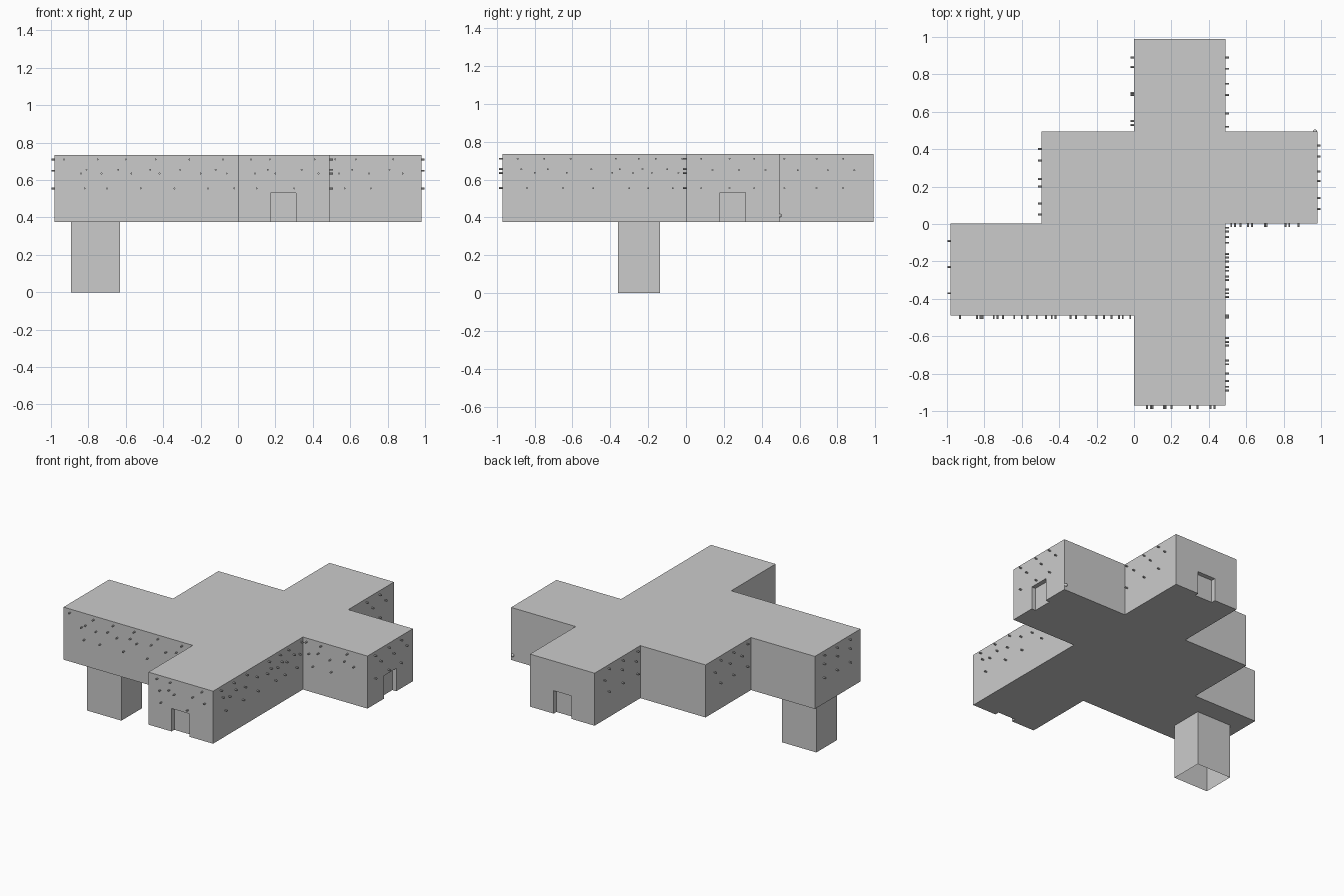
import bpy, bmesh
from mathutils import Vector, Matrix

if "Cube" in bpy.data.objects:
    bpy.data.objects.remove(bpy.data.objects["Cube"])

Z0, Z1 = 0.375, 0.735


def finish(name, bm):
    mesh = bpy.data.meshes.new(name)
    bm.normal_update()
    bm.to_mesh(mesh)
    bm.free()
    ob = bpy.data.objects.new(name, mesh)
    bpy.context.collection.objects.link(ob)
    return ob


def box(name, lo, hi, open_bottom=False):
    lo, hi = Vector(lo), Vector(hi)
    bm = bmesh.new()
    bmesh.ops.create_cube(bm, size=1, matrix=Matrix.Translation((lo + hi) / 2)
                          @ Matrix.Diagonal((*(hi - lo), 1)))
    if open_bottom:
        bm.normal_update()
        bmesh.ops.delete(bm, geom=[f for f in bm.faces if f.normal.z < -0.9],
                         context='FACES')
    return finish(name, bm)


# Main body: stepped floor plan pulled up
plan = [(0, .99), (0, .495), (-.495, .495), (-.495, .003), (-.98, .003), (-.98, -.49),
        (0, -.49), (0, -.97), (.49, -.97), (.49, .003), (.98, .003), (.98, .495),
        (.49, .495), (.49, .99)]
bm = bmesh.new()
base = bm.faces.new([bm.verts.new((x, y, Z0)) for x, y in plan])
top = bmesh.ops.extrude_face_region(bm, geom=[base], use_keep_orig=True)["geom"]
bmesh.ops.translate(bm, vec=(0, 0, Z1 - Z0),
                    verts=[g for g in top if isinstance(g, bmesh.types.BMVert)])
bmesh.ops.recalc_face_normals(bm, faces=bm.faces)
body = finish("building_body", bm)

# Recessed doorways on the front, back and right wing ends
D = 0.03
doors = [((.175, -1.05, .3), (.31, -.97 + D, .532)),
         ((.175, .99 - D, .3), (.31, 1.05, .532)),
         ((.98 - D, .18, .3), (1.05, .315, .532))]
bpy.context.view_layer.objects.active = body
for lo, hi in doors:
    cutter = box("door_cutter", lo, hi)
    cutter.hide_render = True
    mod = body.modifiers.new("doorway", 'BOOLEAN')
    mod.operation, mod.solver, mod.object = 'DIFFERENCE', 'EXACT', cutter
    bpy.ops.object.modifier_apply(modifier=mod.name)
    bpy.data.objects.remove(cutter)

# Single hollow leg, open underneath
box("support_leg", (-.893, -.36, 0), (-.632, -.137, Z0), open_bottom=True)


def pegs(name, spots, axis, radius=0.005, length=0.036):
    """Small round pegs through a wall, lying along the x or y axis."""
    rot = Matrix.Rotation(1.5707963, 4, 'Y' if axis == 'x' else 'X')
    bm = bmesh.new()
    for p in spots:
        bmesh.ops.create_cone(bm, cap_ends=True, segments=8, radius1=radius,
                              radius2=radius, depth=length,
                              matrix=Matrix.Translation(p) @ rot)
    return finish(name, bm)


# Side walls with paired columns of pegs: x position and column y values
side_walls = {
    "left_back_wing": (0, (.53, .55, .69, .70, .84, .89)),
    "left_middle": (-.495, (.05, .11, .20, .24, .34, .40)),
    "right_back_wing": (.49, (.52, .59, .69, .75, .83, .89)),
    "right_wing_end": (.98, (.08, .14, .23, .28, .36, .42)),
}
for name, (x, ys) in side_walls.items():
    spots = []
    for i, y in enumerate(ys):
        spots += [(x, y, z) for z in ((.71, .555) if i % 2 == 0 else (.65, ))]
    pegs("pegs_" + name, spots, 'x')
pegs("pegs_left_wing_end",
     [(-.98, y, z) for y in (-.37, -.23, -.09) for z in (.71, .65, .555)], 'x')

# Densely pegged walls: heights run through four rows
rows = (.71, .635, .555, .655)
long_right = (-.02, -.04, -.07, -.10, -.16, -.18, -.20, -.23, -.25, -.28, -.30, -.35,
              -.37, -.39, -.49, -.50, -.61, -.63, -.65, -.73, -.75, -.80, -.84, -.87, -.89)
pegs("pegs_right_long",
     [(.49, y, rows[i % 4]) for i, y in enumerate(long_right)], 'x')

front_walls = {
    "front_left_wing": (-.49, (-.93, -.84, -.82, -.81, -.75, -.73, -.70, -.64, -.60, -.57,
                               -.52, -.47, -.44, -.42, -.34, -.31, -.26, -.20, -.16, -.12,
                               -.08, -.06, -.02)),
    "front_wing_end": (-.97, (.07, .09, .10, .16, .17, .20, .30, .34, .41, .43)),
    "front_right_wing": (.003, (.52, .54, .57, .61, .63, .70, .71, .81, .83, .88)),
}
for name, (y, xs) in front_walls.items():
    pegs("pegs_" + name, [(x, y, rows[i % 4]) for i, x in enumerate(xs)], 'y')

# Small knob near the back corner of the right wing
bm = bmesh.new()
bmesh.ops.create_uvsphere(bm, u_segments=12, v_segments=8, radius=.011,
                          matrix=Matrix.Translation((.968, .495, .41)))
finish("corner_knob", bm)
